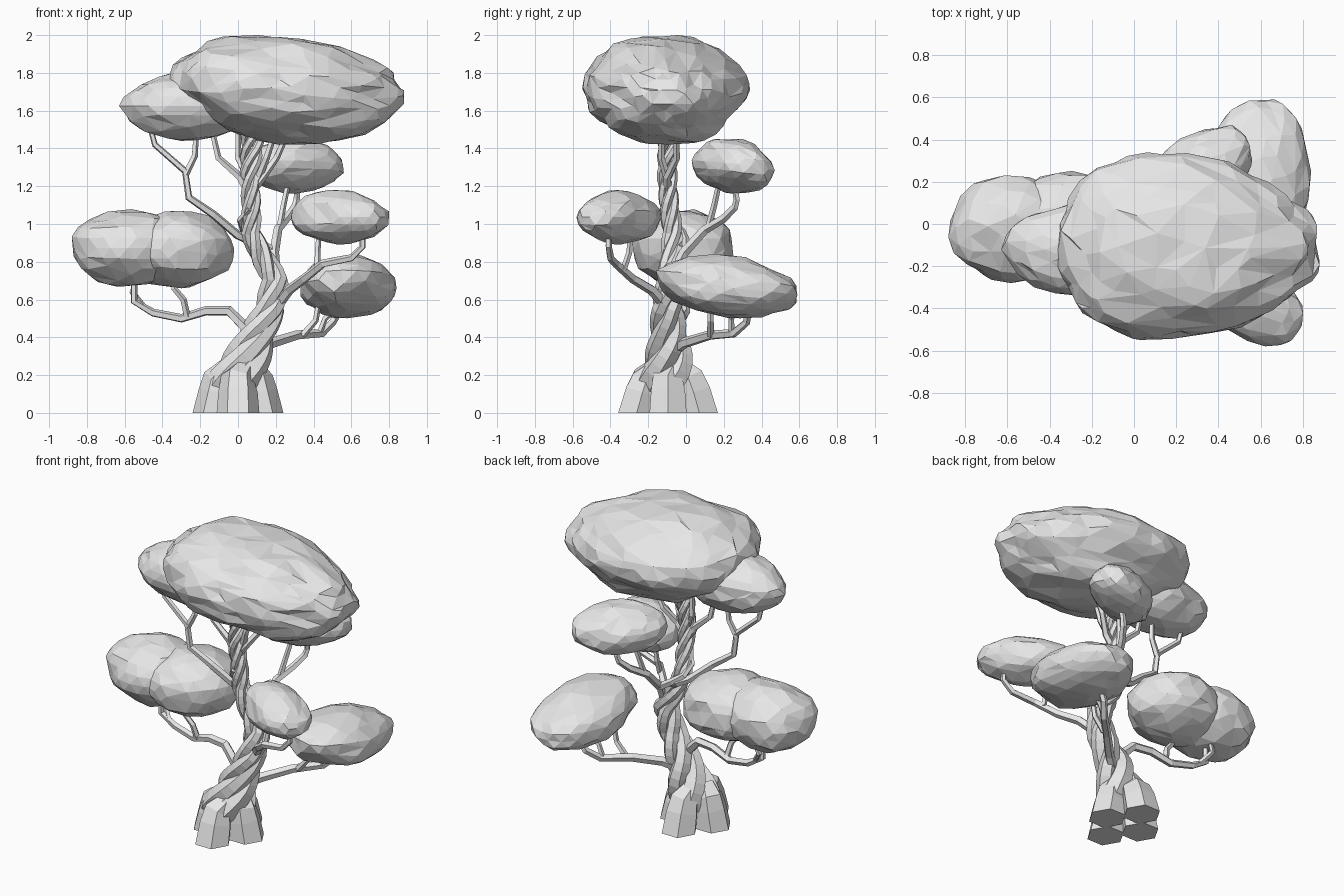
import bpy, bmesh, math
from mathutils import Vector, Quaternion, noise

if "Cube" in bpy.data.objects:
    bpy.data.objects.remove(bpy.data.objects["Cube"])

grey = bpy.data.materials.new("plain_grey")
grey.use_nodes = True
grey.diffuse_color = (0.8, 0.8, 0.8, 1)
grey.node_tree.nodes["Principled BSDF"].inputs["Base Color"].default_value = (0.8, 0.8, 0.8, 1)


def finish(name, bm):
    """Turn a bmesh into a flat shaded object."""
    bmesh.ops.recalc_face_normals(bm, faces=bm.faces)
    mesh = bpy.data.meshes.new(name)
    bm.to_mesh(mesh)
    bm.free()
    mesh.materials.append(grey)
    obj = bpy.data.objects.new(name, mesh)
    bpy.context.collection.objects.link(obj)
    return obj


def foliage(name, low, high, seed, crest=0.0, lean=(0, 0), skew=0.0, taper=0.0, detail=3):
    """Lumpy leaf mass fitted into a box.
    crest slopes only the top along x, lean tilts it along x and y,
    skew turns it in plan, taper narrows it towards +x."""
    bm = bmesh.new()
    bmesh.ops.create_icosphere(bm, subdivisions=detail, radius=1)
    offset = Vector((seed * 3.7, seed * 1.9, seed * 5.3))
    for v in bm.verts:
        p = v.co.copy()
        v.co = p * (1 + 0.1 * noise.noise(p * 1.6 + offset) + 0.06 * noise.noise(p * 4 + offset))
        v.co.z += crest * p.x * max(p.z, 0) + lean[0] * p.x + lean[1] * p.y
        v.co.y = v.co.y * (1 - taper * p.x) + skew * p.x
    # Fit the lumpy shape to its box
    for axis in range(3):
        values = [v.co[axis] for v in bm.verts]
        start, size = min(values), max(values) - min(values)
        for v in bm.verts:
            t = (v.co[axis] - start) / size
            v.co[axis] = low[axis] + t * (high[axis] - low[axis])
    obj = finish(name, bm)
    mod = obj.modifiers.new("facets", 'DECIMATE')
    mod.ratio = 0.7 if detail == 3 else 0.4
    return obj


def tube(name, points, radii, sides=6, upright=False):
    """Faceted limb with capped ends along a path."""
    pts = [Vector(p) for p in points]
    last = len(pts) - 1
    bm = bmesh.new()
    rings, turn, previous = [], Quaternion(), Vector((0, 0, 1))
    for i, p in enumerate(pts):
        tangent = (pts[min(i + 1, last)] - pts[max(i - 1, 0)]).normalized()
        if upright and i == 0:
            tangent = Vector((0, 0, 1))
        turn = previous.rotation_difference(tangent) @ turn
        previous = tangent
        ring = []
        for k in range(sides):
            a = math.tau * k / sides
            ring.append(bm.verts.new(p + turn @ Vector((math.cos(a), math.sin(a), 0)) * radii[i]))
        rings.append(ring)
    for a, b in zip(rings, rings[1:]):
        for k in range(sides):
            n = (k + 1) % sides
            bm.faces.new((a[k], a[n], b[n], b[k]))
    bm.faces.new(rings[0][::-1])
    bm.faces.new(rings[-1])
    return finish(name, bm)


def branch(name, points, thick=0.023, thin=0.015):
    steps = len(points) - 1
    return tube(name, points, [thick + (thin - thick) * i / steps for i in range(steps + 1)], 5)


# Trunk centre line: height, x, y, strand spread, strand radius
trunk = [
    (0.14, -0.01, -0.1, 0.095, 0.085),
    (0.25, 0.03, -0.09, 0.075, 0.07),
    (0.4, 0.09, -0.09, 0.056, 0.052),
    (0.55, 0.17, -0.1, 0.045, 0.043),
    (0.7, 0.2, -0.08, 0.042, 0.038),
    (0.82, 0.13, -0.07, 0.036, 0.033),
    (0.95, 0.07, -0.07, 0.03, 0.028),
    (1.1, 0.07, -0.09, 0.03, 0.026),
    (1.25, 0.06, -0.1, 0.032, 0.023),
    (1.48, 0.08, -0.09, 0.045, 0.022),
]


def trunk_at(z):
    for a, b in zip(trunk, trunk[1:]):
        if z <= b[0]:
            t = (z - a[0]) / (b[0] - a[0])
            return [u + (w - u) * t for u, w in zip(a, b)]
    return list(trunk[-1])


# Four strands twisted around each other, tighter towards the top
STEPS = 34
for s in range(4):
    path, radii = [], []
    for i in range(STEPS):
        rise = (trunk[-1][0] - trunk[0][0]) * i / (STEPS - 1)
        z = trunk[0][0] + rise
        _, x, y, spread, r = trunk_at(z)
        angle = s * math.pi / 2 + 8 * rise + 3 * rise * rise
        path.append((x + spread * math.cos(angle), y + spread * math.sin(angle), z))
        radii.append(r)
    tube(f"trunk_strand_{s + 1}", path, radii)

# Four blocky roots with flat feet, set in a diamond
for i, (sx, sy) in enumerate([(1, 0), (0, 1), (-1, 0), (0, -1)]):
    tube(f"root_{i + 1}",
         [(sx * 0.127, -0.095 + sy * 0.166, 0),
          (sx * 0.105, -0.095 + sy * 0.135, 0.11),
          (sx * 0.093, -0.095 + sy * 0.11, 0.18),
          (sx * 0.06 - sy * 0.03 + 0.01, -0.095 + sy * 0.06 + sx * 0.03, 0.24)],
         [0.113, 0.104, 0.092, 0.06], 6, upright=True)

# Branches, each running from the trunk into its leaf mass
branch("right_low_branch", [(0.1, -0.09, 0.4), (0.03, -0.08, 0.46), (-0.05, -0.06, 0.54),
       (-0.17, -0.04, 0.54), (-0.3, -0.02, 0.5), (-0.45, 0, 0.53), (-0.55, 0, 0.59),
       (-0.55, 0, 0.72)], 0.032, 0.018)
branch("right_low_twig", [(-0.27, -0.03, 0.51), (-0.29, -0.05, 0.6), (-0.34, -0.06, 0.66),
       (-0.34, -0.06, 0.74)], 0.02)
branch("right_low_tip", [(-0.5, 0, 0.56), (-0.56, 0.05, 0.64), (-0.53, 0.06, 0.72)], 0.018)
branch("left_low_branch", [(0.1, -0.07, 0.33), (0.18, -0.01, 0.37), (0.31, 0.12, 0.41),
       (0.44, 0.25, 0.42), (0.5, 0.32, 0.48), (0.56, 0.34, 0.58)], 0.032, 0.018)
branch("left_low_twig", [(0.34, 0.13, 0.41), (0.41, 0.13, 0.49), (0.43, 0.13, 0.6)], 0.02)
branch("left_low_tip", [(0.43, 0.24, 0.42), (0.46, 0.24, 0.5), (0.53, 0.25, 0.56)], 0.017)
branch("front_branch", [(0.2, -0.1, 0.56), (0.27, -0.18, 0.65), (0.35, -0.28, 0.71),
       (0.45, -0.37, 0.79), (0.6, -0.4, 0.82), (0.66, -0.41, 0.88), (0.66, -0.41, 0.98)], 0.03)
branch("front_twig", [(0.42, -0.33, 0.76), (0.42, -0.3, 0.85), (0.43, -0.29, 0.97)], 0.018)
branch("back_branch", [(0.2, -0.08, 0.7), (0.19, -0.01, 0.85), (0.21, 0.1, 0.97),
       (0.26, 0.2, 1.03), (0.3, 0.26, 1.09), (0.31, 0.27, 1.13), (0.32, 0.25, 1.24)], 0.03)
branch("back_twig", [(0.22, 0.12, 0.99), (0.24, 0.15, 1.1), (0.27, 0.18, 1.24)], 0.018)
branch("right_high_branch", [(0.13, -0.04, 0.87), (0.07, -0.01, 0.91), (0, -0.04, 0.94),
       (-0.13, -0.09, 1.05), (-0.26, -0.12, 1.14), (-0.28, -0.12, 1.28), (-0.44, -0.12, 1.42),
       (-0.47, -0.12, 1.53)], 0.028)
branch("right_high_twig", [(-0.28, -0.12, 1.26), (-0.23, -0.11, 1.36), (-0.22, -0.1, 1.52)], 0.02)
branch("wrapping_vine", [(0.18, 0, 0.86), (0.1, 0, 0.91), (0.03, -0.02, 0.96),
       (0.01, -0.08, 1.02), (0.06, -0.13, 1.08)], 0.024)

# Short crown branches fanning out at the top
for i, (x, y) in enumerate([(-0.14, -0.1), (0.0, -0.06), (0.2, -0.13), (0.27, -0.05)]):
    branch(f"crown_branch_{i + 1}", [(0.06, -0.1, 1.16), (0.05 + x * 0.3, -0.1, 1.25),
           (x * 0.75, y, 1.35), (x, y, 1.5)], 0.026)

# Crown: one large mass sinking towards the left, with a lower side lobe
foliage("crown_main", (-0.37, -0.55, 1.42), (0.88, 0.34, 2.0), 1,
        crest=-0.14, lean=(-0.13, -0.04), taper=0.15, detail=4)
foliage("crown_side_lobe", (-0.63, -0.34, 1.44), (0.08, 0.1, 1.81), 3, crest=0.15)

# Lower leaf masses
foliage("right_mass_outer", (-0.88, -0.28, 0.67), (-0.28, 0.23, 1.08), 4)
foliage("right_mass_inner", (-0.62, -0.28, 0.66), (-0.02, 0.25, 1.07), 5)
foliage("back_mass", (0.05, 0.03, 1.16), (0.56, 0.47, 1.45), 6, lean=(0, -0.2), skew=0.5)
foliage("front_mass", (0.28, -0.58, 0.89), (0.8, -0.13, 1.18), 7, crest=-0.1, skew=-0.5)
foliage("left_mass", (0.33, -0.16, 0.5), (0.84, 0.59, 0.84), 9, lean=(0, -0.28), skew=0.05)
